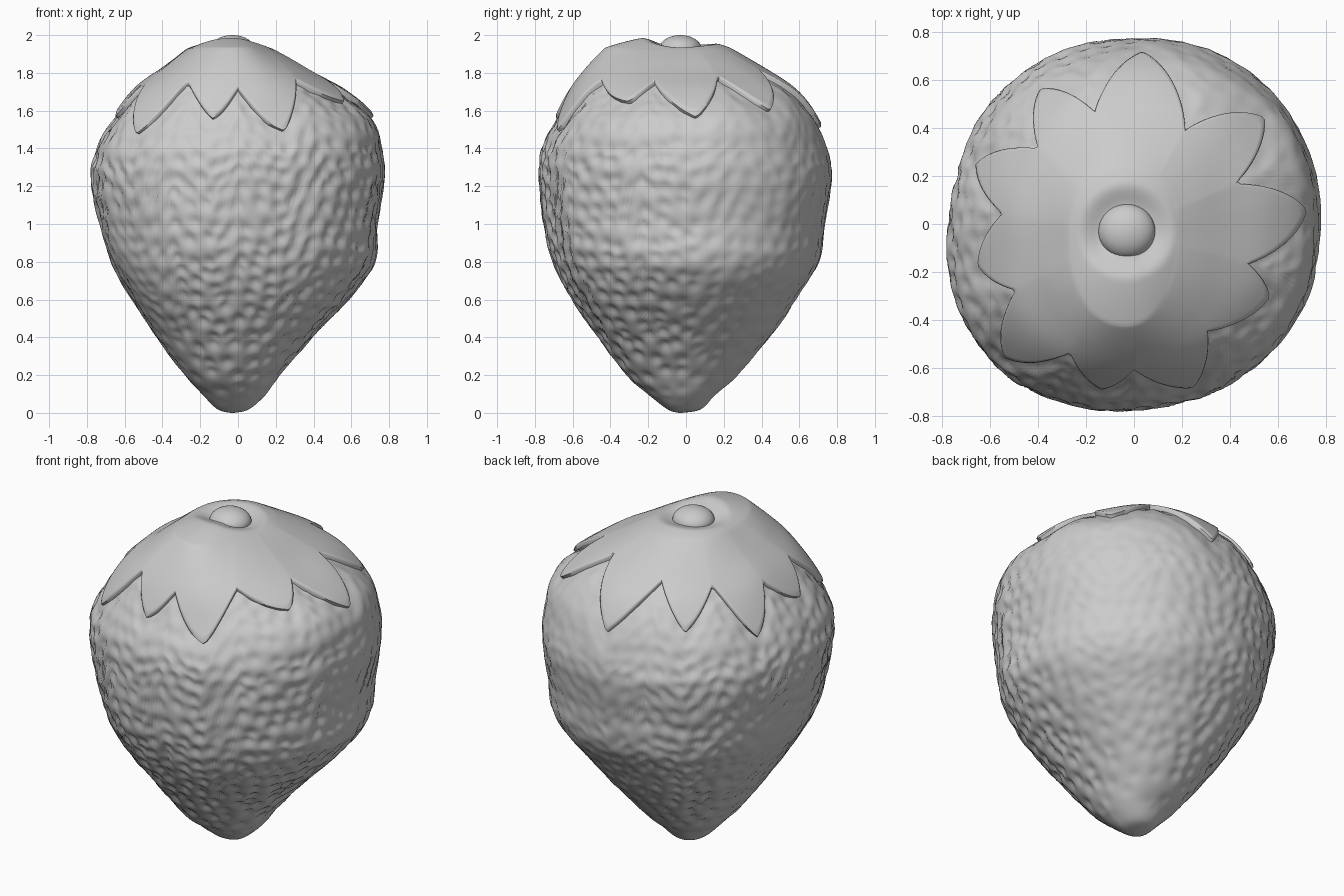
import bpy
import bmesh
import math
import random
from mathutils import Vector, noise, kdtree

random.seed(4)
if "Cube" in bpy.data.objects:
    bpy.data.objects.remove(bpy.data.objects["Cube"], do_unlink=True)

clay = bpy.data.materials.new("plain grey")
clay.use_nodes = True
clay.diffuse_color = (0.6, 0.6, 0.6, 1)
clay.node_tree.nodes["Principled BSDF"].inputs["Base Color"].default_value = clay.diffuse_color

AXIS = Vector((-0.03, -0.03, 0))
SIDES = 240

# Fruit profile: height, then reach towards -x, +x, front and back of the axis
PROFILE = [
    (0, .01, .01, .01, .01), (.02, .08, .09, .07, .11), (.1, .16, .18, .17, .19),
    (.2, .25, .25, .28, .3), (.4, .4, .42, .43, .47), (.6, .53, .61, .57, .61),
    (.8, .64, .75, .67, .73), (1, .7, .77, .72, .76), (1.25, .74, .8, .74, .8),
    (1.4, .71, .79, .73, .77), (1.55, .63, .75, .66, .72), (1.7, .52, .59, .58, .61),
    (1.82, .37, .39, .49, .44), (1.93, .24, .21, .39, .26)]
TOP = len(PROFILE) - 1

# Leaf outline: angle and radius, tips and valleys alternating
LEAVES = [
    (-167, .64), (-152, .53), (-134, .73), (-115, .56), (-99, .67), (-87, .58),
    (-67, .71), (-51, .54), (-25, .66), (-15, .53), (6.5, .755), (23.5, .5),
    (39.6, .745), (60, .49), (85, .752), (105, .52), (121, .7), (137, .51),
    (156, .69), (172, .525)]


def smooth(a, b, x):
    x = min(1, max(0, (x - a) / (b - a)))
    return x * x * (3 - 2 * x)


def profile(t):
    """Smooth curve through the profile rows."""
    i = min(int(t), TOP - 1)
    u = t - i
    rows = [PROFILE[min(TOP, max(0, i + k))] for k in (-1, 0, 1, 2)]
    return [b + u * (c - a + u * (2 * a - 5 * b + 4 * c - d + u * (3 * (b - c) + d - a))) / 2
            for a, b, c, d in zip(*rows)]


def radius(ang, t):
    """Rounded cross-section, fuller along one diagonal."""
    z, minus, plus, front, back = profile(t)
    c, s = math.cos(ang), math.sin(ang)
    a = plus if c > 0 else minus
    b = back if s > 0 else front
    skew = math.sin(2 * ang)
    r = (abs(c / a) ** 2.1 + abs(s / b) ** 2.1) ** (-1 / 2.1)
    return r * (1 + .02 * skew + .012 * skew * skew), z


def surface(ang, t, offset=0):
    """Point on the fruit pushed out along its approximate normal."""
    r, z = radius(ang, t)
    r0, z0 = radius(ang, max(0, t - .05))
    r1, z1 = radius(ang, min(TOP, t + .05))
    c, s = math.cos(ang), math.sin(ang)
    normal = Vector((c * (z1 - z0), s * (z1 - z0), r0 - r1)).normalized()
    p = AXIS + Vector((c * r, s * r, z))
    lump = noise.noise(p * 3.5) * 0.01 * smooth(2, 6, t)
    return p + normal * (offset + lump)


def leaf_radius(ang):
    """Softly pointed leaf tips with sharp valleys between them."""
    deg = math.degrees(ang)
    for i, (a0, r0) in enumerate(LEAVES):
        a1, r1 = LEAVES[(i + 1) % len(LEAVES)]
        u = ((deg - a0) % 360) / ((a1 - a0) % 360)
        if u <= 1:
            if r0 > r1:
                r0, r1, u = r1, r0, 1 - u
            return r0 + (r1 - r0) * (math.sin(u * math.pi / 2) + u) / 2
    return r0


def leaf_edge(ang):
    """Profile position where the leaf outline meets the fruit."""
    low, high, target = 9, TOP, leaf_radius(ang) - .008
    for _ in range(18):
        mid = (low + high) / 2
        if radius(ang, mid)[0] > target:
            low = mid
        else:
            high = mid
    return low


def finish(obj, angle=60):
    obj.data.materials.append(clay)
    bpy.ops.object.select_all(action="DESELECT")
    obj.select_set(True)
    bpy.context.view_layer.objects.active = obj
    bpy.ops.object.shade_smooth_by_angle(angle=math.radians(angle))


def loft(name, rings, cap):
    """Skin closed rings and cap the ring at the given index."""
    bm = bmesh.new()
    loops = [[bm.verts.new(p) for p in ring] for ring in rings]
    for low, high in zip(loops, loops[1:]):
        for i in range(SIDES):
            j = (i + 1) % SIDES
            bm.faces.new((low[i], low[j], high[j], high[i]))
    bm.faces.new(loops[cap] if cap else loops[cap][::-1])
    mesh = bpy.data.meshes.new(name)
    bm.to_mesh(mesh)
    bm.free()
    obj = bpy.data.objects.new(name, mesh)
    bpy.context.collection.objects.link(obj)
    finish(obj)


ANGLES = [math.tau * i / SIDES - math.pi for i in range(SIDES)]
edges = [leaf_edge(a) for a in ANGLES]

# Seed pits in loose staggered rows around the fruit
pits = []
t = 1.5
while t < TOP - 1:
    step = .0088 / (surface(0, t + .1) - surface(0, t)).length
    count = max(5, round(math.tau * radius(0, t)[0] / .1))
    shift = random.random()
    for k in range(count):
        ang = math.tau * (k + shift + random.uniform(-.25, .25)) / count
        pits.append(surface(ang, t + step * random.uniform(-.35, .35)))
    t += step
tree = kdtree.KDTree(len(pits))
for i, p in enumerate(pits):
    tree.insert(p, i)
tree.balance()


def skin(ang, t, edge):
    """Fruit surface with pits, worn smooth on two sides and tucked under the leaves."""
    depth = math.exp(-(tree.find(surface(ang, t))[2] / .034) ** 2)
    strength = .02 * smooth(1, 4, t) * (1 - .5 * smooth(8, 10, t))
    strength *= 1 - .55 * smooth(.4, 1, math.cos(ang - .9))
    strength *= 1 - .6 * smooth(.5, 1, math.cos(ang - 3.3)) * (1 - smooth(6, 8, t))
    tuck = .012 * smooth(edge - 1, edge, t)
    return surface(ang, t, .4 * strength - strength * depth - tuck)


# Fruit body, ending just under the leaf outline
ROWS = 150
loft("fruit_body", [[skin(a, (e + .06) * k / ROWS, e) for a, e in zip(ANGLES, edges)]
                    for k in range(ROWS + 1)], 0)

# Leaf cap: edge tucked into the fruit, leaves, then the crown with its bowl
rings = [[surface(a, e, -.02) for a, e in zip(ANGLES, edges)]]
STEPS = 26
for k in range(STEPS + 1):
    u = k / STEPS
    lift = .003 + .013 * (1 - u) ** .7 if k else .008
    rings.append([surface(a, e + (TOP - e) * u, lift) for a, e in zip(ANGLES, edges)])
rim = rings[-1]
for k in range(1, 25):
    f = 1 - k / 25
    ring = []
    for p, a in zip(rim, ANGLES):
        flat = Vector((p.x, p.y, 0)) - AXIS
        rise = .05 + .018 * max(0, -math.sin(a)) ** 2
        bowl = .045 * (1 - smooth(.09, .21, flat.length * f))
        ring.append(AXIS + flat * f + Vector((0, 0, p.z + rise * (1 - f * f) - bowl)))
    rings.append(ring)
loft("leaf_cap", rings, -1)

# Stem nub in the bowl
bpy.ops.mesh.primitive_uv_sphere_add(segments=40, ring_count=20, radius=1,
                                     location=AXIS + Vector((0, 0, 1.925)))
nub = bpy.context.object
nub.name = "stem_nub"
nub.scale = (.118, .113, .075)
finish(nub)
